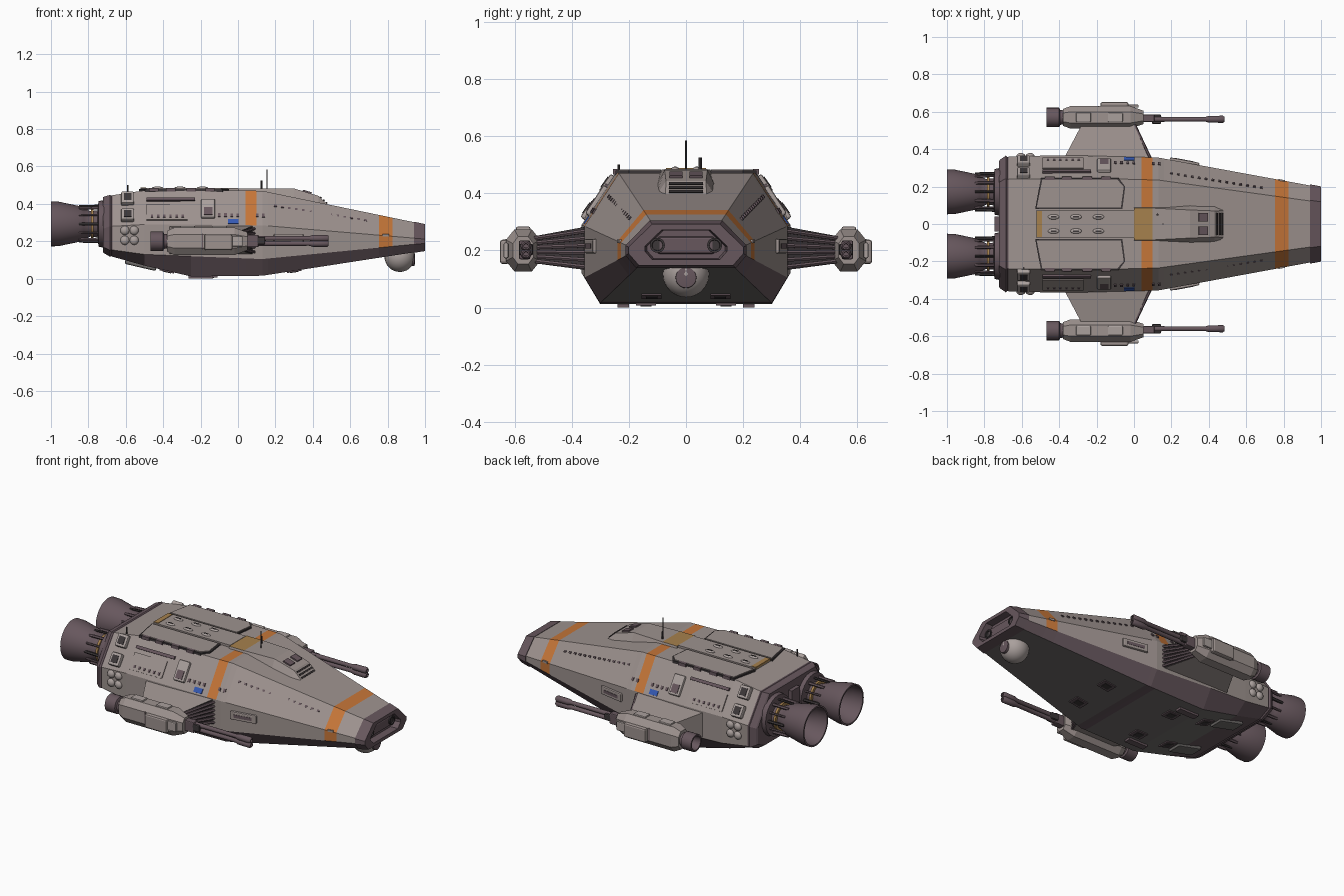
import bpy, bmesh, math
from mathutils import Vector

if "Cube" in bpy.data.objects:
    bpy.data.objects.remove(bpy.data.objects["Cube"])

def material(name, rgb):
    m = bpy.data.materials.new(name)
    m.diffuse_color = (*rgb, 1)
    m.use_nodes = True
    m.node_tree.nodes["Principled BSDF"].inputs["Base Color"].default_value = m.diffuse_color
    return m

HULL = material("warm grey hull", (0.34, 0.29, 0.275))
TRIM = material("dark mauve trim", (0.135, 0.095, 0.11))
UNDER = material("underside grey", (0.16, 0.15, 0.145))
ORANGE = material("orange stripe", (0.56, 0.18, 0.04))
GOLD = material("ochre panel", (0.38, 0.22, 0.075))
BLUE = material("blue marking", (0.035, 0.10, 0.45))
BLACK = material("charcoal", (0.045, 0.038, 0.04))
PALE = material("pale grey fittings", (0.40, 0.35, 0.335))
smooth = []

def mesh(name, verts, faces, mats):
    me = bpy.data.meshes.new(name)
    me.from_pydata([tuple(v) for v in verts], [], faces)
    bm = bmesh.new()
    bm.from_mesh(me)
    bmesh.ops.recalc_face_normals(bm, faces=bm.faces)
    bm.to_mesh(me)
    bm.free()
    for m in (mats if isinstance(mats, list) else [mats]):
        me.materials.append(m)
    ob = bpy.data.objects.new(name, me)
    bpy.context.collection.objects.link(ob)
    return ob

def loft(name, rings, mats, rule=None, caps=True):
    n = len(rings[0])
    verts = [v for r in rings for v in r]
    faces, idx = [], []
    for i in range(len(rings) - 1):
        for j in range(n):
            k = (j + 1) % n
            faces.append((i*n + j, i*n + k, (i+1)*n + k, (i+1)*n + j))
            idx.append(rule(i, j) if rule else 0)
    if caps:
        faces += [tuple(range(n)), tuple(range(len(verts) - n, len(verts)))]
        idx += [0, 0]
    ob = mesh(name, verts, faces, mats)
    ob.data.polygons.foreach_set("material_index", idx)
    return ob

def box(name, loc, size, mat, rot=(0, 0, 0), bevel=0.0):
    v = [(x*size[0]/2, y*size[1]/2, z*size[2]/2) for x in (-1, 1) for y in (-1, 1) for z in (-1, 1)]
    f = [(0, 1, 3, 2), (4, 6, 7, 5), (0, 4, 5, 1), (2, 3, 7, 6), (0, 2, 6, 4), (1, 5, 7, 3)]
    ob = mesh(name, v, f, mat)
    ob.location, ob.rotation_euler = loc, rot
    if bevel:
        b = ob.modifiers.new("bevel", 'BEVEL')
        b.width, b.segments = bevel, 2
    return ob

def lathe(name, profile, cy, cz, mat, n=32):
    rings = [[(x, cy + r*math.cos(a*math.tau/n), cz + r*math.sin(a*math.tau/n)) for a in range(n)] for x, r in profile]
    ob = loft(name, rings, mat)
    smooth.append(ob)
    return ob

def rod(name, p, q, r, mat, n=8):
    p, q = Vector(p), Vector(q)
    rot = (q - p).to_track_quat('Z', 'Y')
    rings = [[e + rot @ Vector((r*math.cos(a*math.tau/n), r*math.sin(a*math.tau/n), 0)) for a in range(n)] for e in (p, q)]
    ob = loft(name, rings, mat)
    smooth.append(ob)
    return ob

def ball(name, loc, scale, mat):
    me = bpy.data.meshes.new(name)
    bm = bmesh.new()
    bmesh.ops.create_uvsphere(bm, u_segments=24, v_segments=14, radius=1)
    bm.to_mesh(me)
    bm.free()
    me.materials.append(mat)
    ob = bpy.data.objects.new(name, me)
    bpy.context.collection.objects.link(ob)
    ob.location, ob.scale = loc, scale
    smooth.append(ob)
    return ob

# Hull stations: x, bottom half width, bottom z, side half width, lower z, shoulder z, top half width, top z
KEYS = [(-.72, .27, .14, .335, .17, .27, .22, .435), (-.68, .28, .12, .36, .155, .28, .24, .445),
        (-.50, .29, .07, .365, .13, .29, .24, .472), (-.25, .30, .012, .365, .12, .29, .245, .473),
        (.13, .30, .016, .355, .105, .285, .235, .47), (1.0, .16, .15, .195, .19, .212, .115, .29)]

def station(x):
    for a, b in zip(KEYS, KEYS[1:]):
        if x <= b[0]:
            t = (x - a[0]) / (b[0] - a[0])
            return [p + (q - p)*t for p, q in zip(a, b)]
    return list(KEYS[-1])

def ring(x, s=1.0, at=None):
    _, wb, zb, ws, z1, z2, wt, zt = station(x)
    half = [(wb, zb), (ws, z1), (ws, z2), (wt, zt)]
    pts = half + [(-y, z) for y, z in reversed(half)]
    zc = (zb + zt) / 2
    return [(x if at is None else at, y*s, zc + (z - zc)*s) for y, z in pts]

# Main hull with stripes and dark chine coloured by station and side
XS = [-.72, -.67, -.5, -.25, .04, .10, .13, .16, .755, .825, .95]
def hull_rule(i, j):
    x = (XS[i] + XS[i+1]) / 2
    if x < -.67 or j in (0, 6):
        return 1
    if j == 7:
        return 1 if x < -.5 or .10 < x < .16 else 2
    if .04 < x < .10 and j in (2, 3, 4) or .755 < x < .825:
        return 3
    return 0
loft("hull", [ring(x) for x in XS], [HULL, TRIM, UNDER, ORANGE], hull_rule)
loft("rear_collar", [ring(-.72, 1.0, -.722), ring(-.72, 1.03, -.715), ring(-.68, 1.015, -.685), ring(-.68, .99, -.675)], TRIM)

# Nose frame with recessed face and lamps
loft("nose_frame", [ring(.94, 1.03), ring(1.0, 1.03), ring(1.0, .74), ring(1.0, .70, .955)], TRIM)
box("nose_panel", (.958, 0, .218), (.02, .2, .06), TRIM, bevel=.008)
for s in (1, -1):
    lathe("nose_lamp", [(.955, .026), (.975, .026), (.975, .019), (.968, .018)], s*.1, .218, BLACK, 20)
ball("chin_turret", (.865, 0, .118), (.082, .082, .082), PALE)
lathe("turret_lens", [(.90, .04), (.944, .036), (.946, .02)], 0, .105, TRIM, 20)

# Raised cockpit hump and spine
HX = [(0, .095, .085, .45, .483), (.10, .095, .085, .45, .483), (.30, .105, .075, .42, .482),
      (.43, .105, .07, .39, .443), (.485, .095, .072, .37, .392)]
loft("cockpit_hump", [[(x, -wb, zb), (x, wb, zb), (x, wt, zt), (x, -wt, zt)] for x, wb, wt, zb, zt in HX],
     [HULL, GOLD], lambda i, j: 1 if i == 0 and j == 2 else 0)
for k in range(3):
    x = .442 + .015*k
    box("cockpit_slat", (x, 0, .443 - (x - .43)*.93), (.009, .12, .012), BLACK, (0, .75, 0))
for s in (1, -1):
    box("hump_window", (.37, s*.035, .465), (.05, .045, .008), TRIM, (0, .29, 0))
box("spine", (-.26, 0, .472), (.52, .15, .026), HULL)
box("spine_gold_plate", (-.507, 0, .482), (.03, .14, .012), GOLD)

def on_slope(name, x, t, size, mat, s, bevel=0.0):
    st = station(x)
    y, z = st[3] + (st[6] - st[3])*t, st[5] + (st[7] - st[5])*t
    return box(name, (x, s*y, z), size, mat,
               (-s*math.atan2(st[7] - st[5], st[3] - st[6]), 0, -s*.17 if x > .13 else 0), bevel)

for s in (1, -1):
    # Roof plates with dark outline, vents on the spine
    for nm, g, z, m in (("roof_plate_edge", .008, .479, BLACK), ("roof_plate", 0, .484, HULL)):
        o = [(-.52 - g, .088 - g), (-.07 + g, .088 - g), (-.055 + g, .20), (-.09 + g, .238 + g), (-.49 - g, .238 + g)]
        loft(nm, [[(x, s*y, .46) for x, y in o], [(x, s*y, z) for x, y in o]], m)
    for x in (-.43, -.31, -.19):
        ball("spine_vent", (x, s*.038, .485), (.03, .014, .008), PALE)
        box("vent_slot", (x, s*.038, .492), (.03, .008, .004), BLACK)
    for x in (-.45, -.36, -.25, -.15):
        box("roof_clamp", (x, s*.245, .475), (.05, .02, .02), TRIM)

    # Fittings on the upper slopes
    for t in (.28, .8):
        on_slope("slope_thruster", -.59, t, (.07, .075, .05), PALE, s, .008)
        on_slope("thruster_port", -.59, t, (.04, .045, .056), BLACK, s)
    on_slope("slope_hatch", -.16, .45, (.075, .12, .03), PALE, s, .008)
    on_slope("hatch_inset", -.16, .35, (.045, .05, .036), TRIM, s)
    on_slope("blue_mark", -.025, .1, (.055, .03, .008), BLUE, s)
    on_slope("side_rail", -.36, .72, (.26, .018, .02), TRIM, s)
    on_slope("side_panel", -.38, .35, (.22, .10, .012), HULL, s)
    for k in range(6):
        on_slope("slope_port", -.10 + .033*k + (.07 if k > 3 else 0), .28, (.014, .02, .01), TRIM, s)
        on_slope("panel_stud", -.46 + .033*k, .22, (.012, .016, .02), TRIM, s)
    for k in range(14):
        on_slope("hull_rivet", .2 + .037*k, .62, (.014, .012, .008), TRIM, s)
    # Side domes, lower side panels, rails
    for x in (-.605, -.555):
        for z in (.205, .258):
            ball("side_dome", (x, s*.362, z), (.024, .018, .024), PALE)
    box("forward_side_box", (.27, s*.332, .215), (.16, .02, .05), HULL, (0, 0, -s*.184), .006)
    box("side_slot", (.27, s*.341, .215), (.11, .006, .018), TRIM, (0, 0, -s*.184))
    box("stripe_gap", (.79, s*.2335, .232), (.035, .008, .012), HULL, (0, 0, -s*.184))

    # Wing pylon with dark slatted front
    a = [(-.38, .34, .13), (.085, .34, .13), (.085, .34, .285), (-.38, .34, .285)]
    b = [(-.28, .53, .155), (0, .53, .155), (0, .53, .25), (-.28, .53, .25)]
    loft("wing_pylon", [[(x, s*y, z) for x, y, z in r] for r in (a, b)], [HULL, BLACK], lambda i, j: 1 if j == 1 else 0)
    for k in range(6):
        t = (k + .5) / 6
        rod("pylon_slat", (.088, s*.35, .13 + .15*t), (.003, s*.53, .155 + .095*t), .008, TRIM, 6)

    # Weapon pod: body, side box, rear thruster, twin barrels
    rings = []
    for x, w, h in ((-.38, .045, .055), (-.34, .06, .074), (-.02, .06, .074), (.05, .036, .048)):
        o = [(w*.5, -h), (w, -h*.5), (w, h*.5), (w*.5, h)]
        rings.append([(x, s*.57 + y, .2 + z) for y, z in o + [(-y, z) for y, z in reversed(o)]])
    loft("pod_body", rings, HULL)
    box("pod_side_box", (-.105, s*.634, .195), (.15, .035, .085), HULL, (0, 0, 0), .01)
    box("pod_side_panel", (-.07, s*.63, .2), (.19, .016, .055), PALE, (0, 0, 0), .005)
    box("pod_seam", (-.19, s*.57, .2), (.006, .122, .08), TRIM)
    for x in (-.27, -.1):
        box("pod_top_block", (x, s*.57, .275), (.08, .05, .016), PALE, (0, 0, 0), .005)
    lathe("pod_thruster", [(-.37, .036), (-.395, .04), (-.40, .052), (-.468, .052), (-.468, .042), (-.42, .035)], s*.57, .2, TRIM, 20)
    box("gun_mount", (.06, s*.565, .202), (.1, .04, .066), TRIM, (0, 0, 0), .006)
    box("gun_shroud", (.12, s*.56, .203), (.05, .05, .04), BLACK, (0, 0, 0), .006)
    for z in (.188, .216):
        lathe("gun_barrel", [(.05, .014), (.38, .012), (.40, .018), (.475, .019), (.485, .013), (.485, .008), (.46, .007)], s*.56, z, TRIM, 14)

    # Main engine: flange, bell, gold pipe ring, struts
    cy, cz = s*.172, .293
    lathe("engine_flange", [(-.715, .128), (-.745, .122), (-.75, .09)], cy, cz, TRIM, 24)
    lathe("engine_bell", [(-.73, .075), (-.79, .068), (-.825, .085), (-.84, .094), (-.96, .119), (-1.0, .120),
                          (-1.0, .110), (-.94, .104), (-.85, .06), (-.84, .03)], cy, cz, TRIM, 40)
    lathe("engine_gold_ring", [(-.772, .07), (-.772, .086), (-.786, .086), (-.786, .07)], cy, cz, GOLD, 32)
    for k in range(12):
        c, d = math.cos(k*math.tau/12), math.sin(k*math.tau/12)
        rod("engine_strut", (-.74, cy + .098*c, cz + .098*d), (-.85, cy + .095*c, cz + .095*d),
            .006 if k % 2 else .009, TRIM if k % 3 else BLACK, 6)

    # Underside hatches
    for x, y in ((-.15, .14), (.3, .12), (-.38, .16)):
        st = station(x)
        tilt = -.155 if x > .13 else (.228 if x < -.25 else 0)
        box("belly_hatch", (x, s*y, st[2]), (.08, .07, .012), TRIM, (0, tilt, 0))
        box("belly_hatch_core", (x, s*y, st[2] - .003), (.045, .04, .012), BLACK, (0, tilt, 0))
    box("belly_skid", (-.2, s*.22, .01), (.13, .04, .02), TRIM)
    box("belly_rear_fairing", (-.52, s*.18, .075), (.17, .09, .03), UNDER, (0, .228, 0), .008)
box("engine_spacer", (-.73, 0, .29), (.03, .08, .2), TRIM)

# Antennas
rod("tall_antenna", (.155, 0, .46), (.155, 0, .585), .003, BLACK)
rod("short_antenna", (.125, .05, .46), (.125, .05, .525), .006, BLACK)
rod("rear_antenna", (-.59, -.235, .43), (-.59, -.235, .50), .004, BLACK)

# Smooth the round parts
for ob in bpy.context.scene.objects:
    ob.select_set(ob in smooth)
bpy.context.view_layer.objects.active = smooth[0]
bpy.ops.object.shade_smooth_by_angle(angle=math.radians(35))
